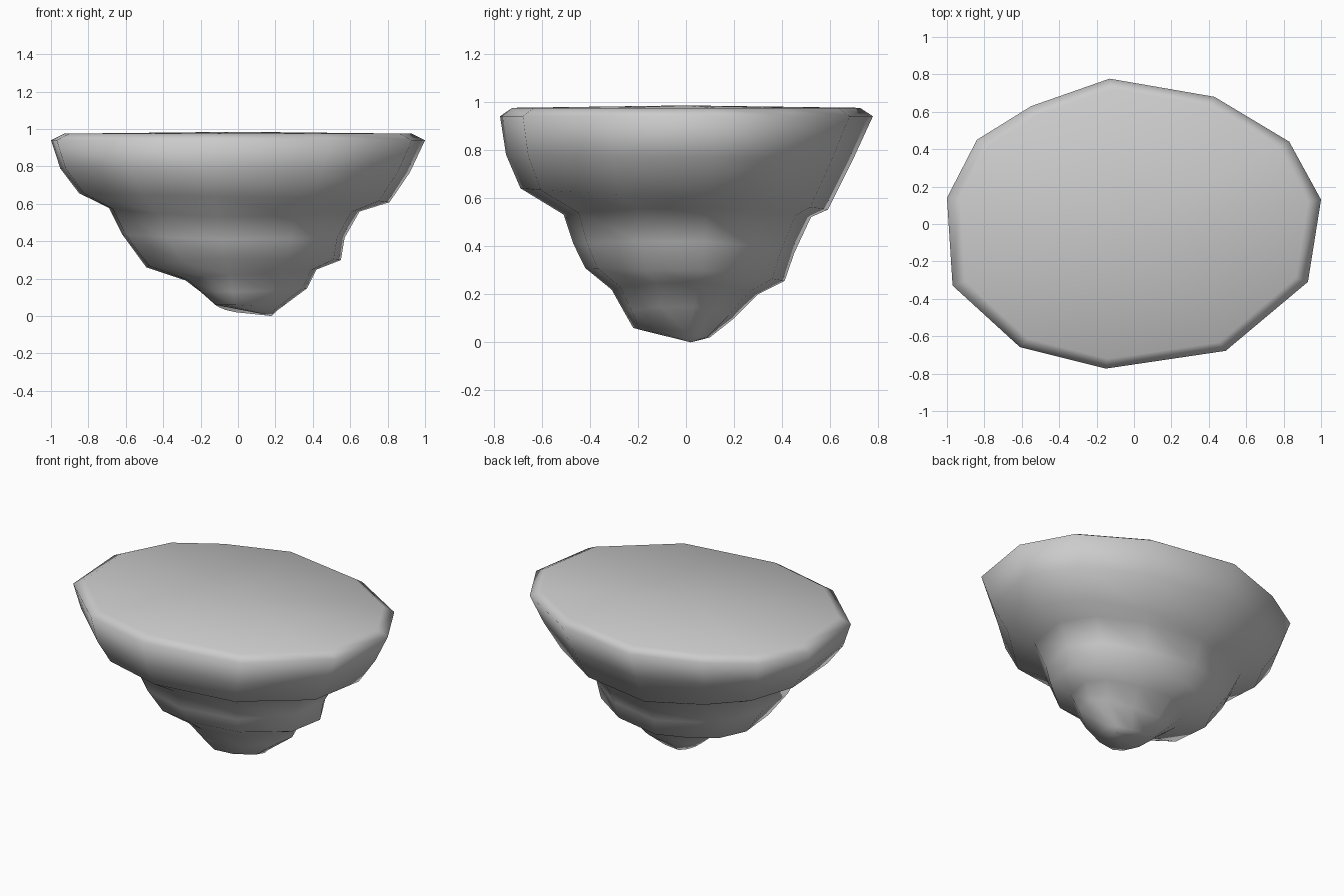
import bpy, bmesh, math

if "Cube" in bpy.data.objects:
    bpy.data.objects.remove(bpy.data.objects["Cube"])

# Outline of the rim, seen from above (counter-clockwise)
outline = [(1, .13), (.83, .44), (.43, .68), (-.13, .777), (-.55, .63), (-.84, .45),
           (-1, .14), (-.97, -.33), (-.61, -.66), (-.15, -.775), (.49, -.68), (.93, -.31)]

# Rings from rim to tip: (reach, height) on the left, right, front and back
rings = [
    ((1.0, .94), (1.0, .94), (.775, .94), (.777, .94)),
    ((.95, .79), (.92, .77), (.75, .78), (.69, .75)),
    ((.85, .66), (.81, .61), (.69, .64), (.59, .55)),
    ((.69, .58), (.65, .56), (.51, .53), (.52, .52)),
    ((.62, .44), (.57, .42), (.47, .41), (.45, .37)),
    ((.49, .26), (.55, .30), (.42, .31), (.41, .255)),
    ((.28, .19), (.42, .25), (.31, .22), (.30, .20)),
    ((.20, .13), (.37, .15), (.26, .13), (.20, .10)),
    ((.12, .06), (.21, .03), (.22, .06), (.10, .02)),
]


def ring_points(left, right, front, back):
    pts = []
    for x, y in outline:
        u, v = x, y / .777
        sx, sy = (right if u > 0 else left), (back if v > 0 else front)
        w = u * u / (u * u + v * v)
        pts.append((u * sx[0], v * sy[0], w * sx[1] + (1 - w) * sy[1]))
    return pts


bm = bmesh.new()
n = len(outline)

# Slightly domed top: centre, bevel ring, then the rocky underside
layers = [[(x * .93, y * .93, .975) for x, y in outline]]
layers += [ring_points(*r) for r in rings]
loops = [[bm.verts.new(p) for p in layer] for layer in layers]
top = bm.verts.new((0, 0, .985))
tip = bm.verts.new((.18, .02, 0))
for i in range(n):
    j = (i + 1) % n
    bm.faces.new((top, loops[0][i], loops[0][j]))
    bm.faces.new((tip, loops[-1][j], loops[-1][i]))
    for a, b in zip(loops, loops[1:]):
        bm.faces.new((a[i], b[i], b[j], a[j]))
bmesh.ops.recalc_face_normals(bm, faces=bm.faces)
for f in bm.faces:
    f.smooth = True

mesh = bpy.data.meshes.new("floating_rock")
bm.to_mesh(mesh)
bm.free()
rock = bpy.data.objects.new("floating_rock", mesh)
bpy.context.collection.objects.link(rock)
